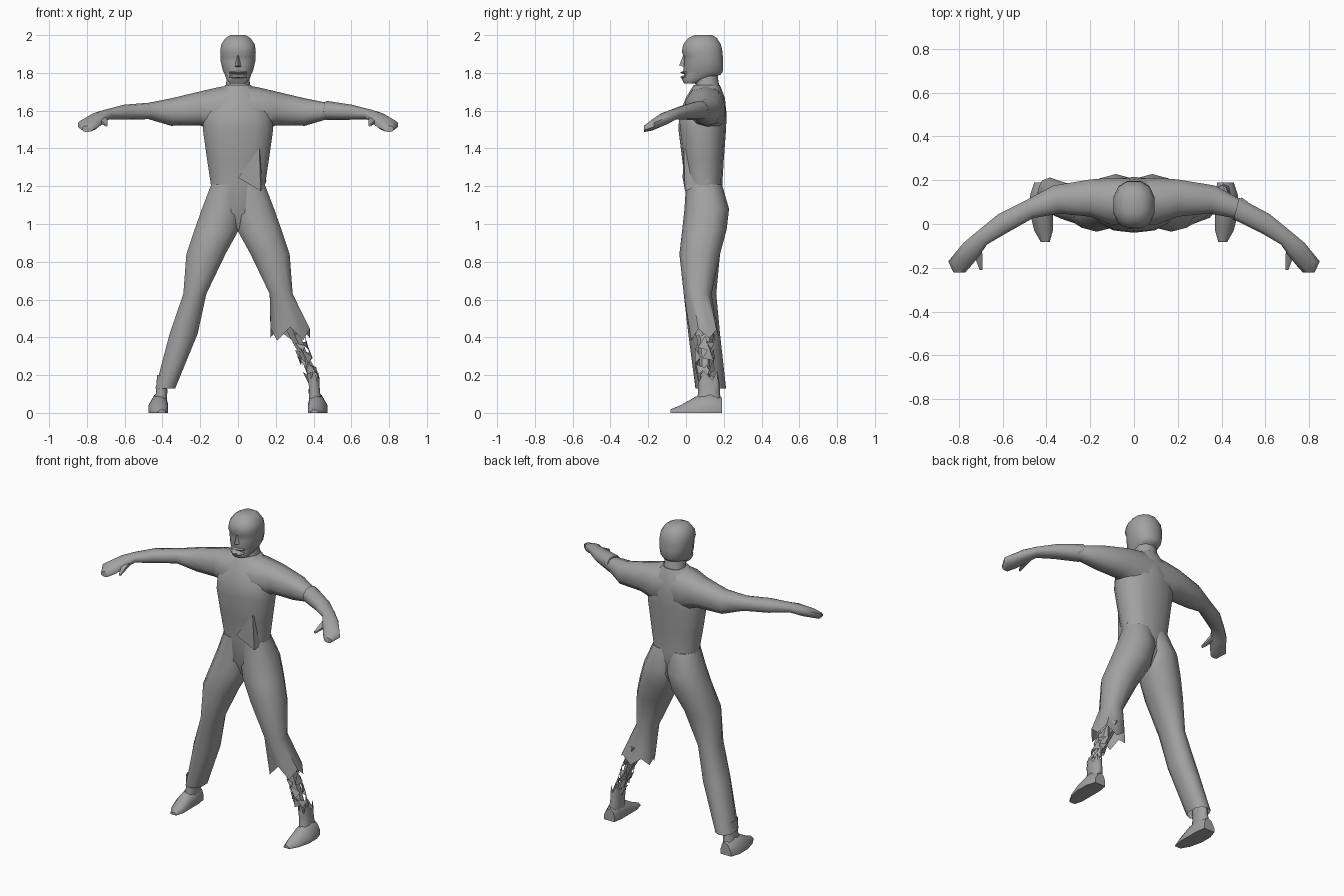
import bpy, bmesh, math, random
from mathutils import Vector as V

if "Cube" in bpy.data.objects:
    bpy.data.objects.remove(bpy.data.objects["Cube"])

random.seed(4)
mat = bpy.data.materials.new("grey")
mat.diffuse_color = (0.36, 0.36, 0.36, 1)
mat.use_nodes = True
mat.node_tree.nodes["Principled BSDF"].inputs["Base Color"].default_value = mat.diffuse_color


def finish(name, bm, angle=50, fix=True):
    if fix:
        bmesh.ops.recalc_face_normals(bm, faces=bm.faces[:])
    me = bpy.data.meshes.new(name)
    bm.to_mesh(me)
    bm.free()
    me.materials.append(mat)
    ob = bpy.data.objects.new(name, me)
    bpy.context.collection.objects.link(ob)
    bpy.ops.object.select_all(action='DESELECT')
    ob.select_set(True)
    bpy.context.view_layer.objects.active = ob
    bpy.ops.object.shade_smooth_by_angle(angle=math.radians(angle))
    return ob


def ring(a, b, c, d, n=10, p=0.85):
    """Rounded section: a-b is one diameter, half vectors from c and d."""
    mid, u, v = (a + b) / 2, (b - a) / 2, (d - c) / 2
    pts = []
    for i in range(n):
        t = 2 * math.pi * (i + 0.5) / n
        s, k = math.sin(t), math.cos(t)
        pts.append(mid + u * math.copysign(abs(k) ** p, k) + v * math.copysign(abs(s) ** p, s))
    return pts


def loft(name, rings, cap0=True, cap1=True, angle=50):
    bm = bmesh.new()
    vs = [[bm.verts.new(q) for q in r] for r in rings]
    n = len(rings[0])
    for r0, r1 in zip(vs, vs[1:]):
        for i in range(n):
            j = (i + 1) % n
            bm.faces.new((r0[i], r0[j], r1[j], r1[i]))
    if cap0:
        bm.faces.new(vs[0])
    if cap1:
        bm.faces.new(vs[-1])
    return finish(name, bm, angle)


def flat(z, x0, x1, y0, y1, s=1, n=10):
    """Horizontal section; s mirrors it in x."""
    y, x = (y0 + y1) / 2, (x0 + x1) / 2
    return ring(V((s * x0, y, z)), V((s * x1, y, z)), V((s * x, y0, z)), V((s * x, y1, z)), n)


def upright(xo, yo, xi, yi, z0, z1, s=1, n=10):
    """Vertical section between an outer and an inner plan point."""
    z = (z0 + z1) / 2
    return ring(V((s * xo, yo, z)), V((s * xi, yi, z)), V((0, 0, z0)), V((0, 0, z1)), n)


def jag(r, amount):
    """Ragged hem: alternate points move up and down."""
    return [q + V((0, 0, (amount if i % 2 else -amount) * random.uniform(.5, 1))) for i, q in enumerate(r)]


# Torso
loft("torso", [flat(z, -w, w, a, b, 1, 14) for z, w, a, b in (
    (.97, .05, .04, .15), (1.06, .15, .0, .2), (1.21, .147, -.003, .192), (1.34, .167, -.02, .2),
    (1.5, .19, -.04, .212), (1.58, .185, -.036, .215), (1.67, .13, .0, .205), (1.735, .07, .04, .18))])

# Neck
loft("neck", [flat(z, -w, w, a, b) for z, w, a, b in (
    (1.66, .085, .03, .2), (1.735, .066, .05, .175), (1.8, .062, .04, .165))])

# Head
loft("head", [flat(z, -w, w, a, b, 1, 12) for z, w, a, b in (
    (1.745, .045, -.012, .07), (1.77, .065, -.026, .13), (1.79, .072, -.012, .185), (1.81, .082, -.018, .2),
    (1.86, .094, -.012, .2), (1.885, .095, -.013, .198), (1.91, .097, -.026, .197), (1.95, .092, -.018, .188),
    (1.985, .068, .01, .165), (2.0, .04, .045, .14))], angle=45)

# Nose
bm = bmesh.new()
q = [bm.verts.new(c) for c in ((0, -.012, 1.9), (-.02, -.006, 1.83), (.02, -.006, 1.83), (0, -.036, 1.84))]
for f in ((0, 1, 3), (0, 3, 2), (1, 2, 3), (0, 2, 1)):
    bm.faces.new([q[i] for i in f])
finish("nose", bm)

# Lips around the open mouth
for z in (1.778, 1.802):
    loft("lip", [[V((x, y + .013 * math.cos(t), z + .007 * math.sin(t)))
                  for t in (0, 1.57, 3.14, 4.71)] for x, y in ((-.045, .0), (0, -.019), (.045, .0))])

# Arms
upper = [(0, .21, 0, .0, 1.46, 1.742), (.1, .215, .1, -.01, 1.48, 1.725), (.2, .207, .2, .03, 1.522, 1.702),
         (.37, .178, .34, .045, 1.52, 1.665), (.485, .115, .46, .025, 1.555, 1.642)]
lower = [(.48, .122, .455, .018, 1.55, 1.652), (.62, .047, .58, -.043, 1.552, 1.632),
         (.72, -.035, .67, -.095, 1.553, 1.608), (.78, -.085, .70, -.14, 1.525, 1.592),
         (.85, -.17, .735, -.185, 1.495, 1.555), (.825, -.222, .77, -.222, 1.487, 1.52)]
for s, side in ((-1, "right"), (1, "left")):
    if s < 0:
        loft(side + "_arm", [upright(*e, s) for e in upper + lower[1:]])
    else:
        loft(side + "_sleeve", [upright(*e, s) for e in upper], cap1=False)
        loft(side + "_forearm", [upright(*e, s) for e in lower])
    loft(side + "_thumb", [upright(*e, s, 6) for e in (
        (.74, -.09, .69, -.11, 1.54, 1.58), (.725, -.16, .69, -.165, 1.525, 1.555),
        (.705, -.21, .69, -.21, 1.515, 1.53))])

# Torn sleeve scraps at the left elbow
bm = bmesh.new()
for i in range(6):
    t = i * math.pi / 3
    c = V((.47, .07, 1.6))
    p = [c + V((.02 * math.cos(a), .052 * math.cos(a), .052 * math.sin(a))) for a in (t, t + .9)]
    bm.faces.new([bm.verts.new(k) for k in (p[0], p[1], (p[0] + p[1]) / 2 + V((.035, -.012, 0)))])
finish("sleeve_scraps", bm, fix=False)

# Trousers: right leg is whole, left leg is torn off below the knee
thigh = [(1.21, -.03, .145, .0, .19), (1.08, -.03, .196, -.008, .228), (.97, -.01, .235, -.02, .215),
         (.84, .062, .278, -.035, .18), (.63, .165, .292, -.012, .135)]
shin = [(.42, .21, .365, .012, .18), (.13, .33, .44, .05, .212)]
loft("right_trouser_leg", [flat(*e, -1) for e in thigh[:-1] + [(.63, .165, .292, -.012, .16)] + shin], cap1=False)
loft("left_trouser_leg", [flat(*e, 1) for e in thigh]
     + [jag(flat(.42, .168, .385, .015, .175), .04)], cap1=False)

# Feet, with ankles; the left ankle ends in a ragged edge
sole = [(-.083, .385, .425, .018), (-.03, .37, .455, .04), (.05, .37, .475, .085),
        (.13, .37, .475, .11), (.19, .38, .455, .08)]
for s, side in ((-1, "right"), (1, "left")):
    loft(side + "_foot", [[V((s * x, y, z)) for x, z in (
        (a, 0), (b, 0), (b, h * .35), (b - .3 * (b - a), h * .85), ((a + b) / 2 - .01, h), (a + .01, h * .8), (a, h * .4))]
        for y, a, b, h in sole])
    top = flat(.2, .375, .43, .06, .175, s)
    loft(side + "_ankle", [flat(.04, .375, .455, .05, .185, s), flat(.11, .373, .435, .065, .18, s),
                           jag(top, .035) if s > 0 else top], cap1=False)

# Shredded left shin: a thin core wrapped in pointed scraps
loft("shin_core", [flat(z, x - r, x + r, .1 - r * 1.3, .1 + r * 1.3, 1, 6) for z, x, r in (
    (.5, .27, .05), (.4, .305, .034), (.3, .35, .022), (.2, .385, .02), (.1, .4, .022))])
bm = bmesh.new()
for i in range(22):
    z, t = .2 + .25 * i / 21, i * 2.4
    pts = []
    for dt, dz in ((-.6, random.uniform(-.03, .03)), (.7, random.uniform(-.03, .03)),
                   (random.uniform(-.3, .3), random.choice((-.055, .055)))):
        zz = z + dz
        pts.append(bm.verts.new((.31 + (.42 - zz) * .36 + .04 * math.cos(t + dt), .1 + .052 * math.sin(t + dt), zz)))
    bm.faces.new(pts)
finish("shin_scraps", bm, fix=False)

# Loose cloth flap on the left of the belly
bm = bmesh.new()
q = [bm.verts.new(c) for c in ((0, -.018, 1.245), (.113, -.012, 1.4), (.15, .12, 1.225),
                               (.12, -.005, 1.175), (.14, .09, 1.33), (.08, .06, 1.27))]
for f in ((0, 3, 1), (3, 2, 4), (3, 4, 1), (0, 5, 3), (3, 5, 2)):
    bm.faces.new([q[i] for i in f])
finish("belly_flap", bm, 20, False)
